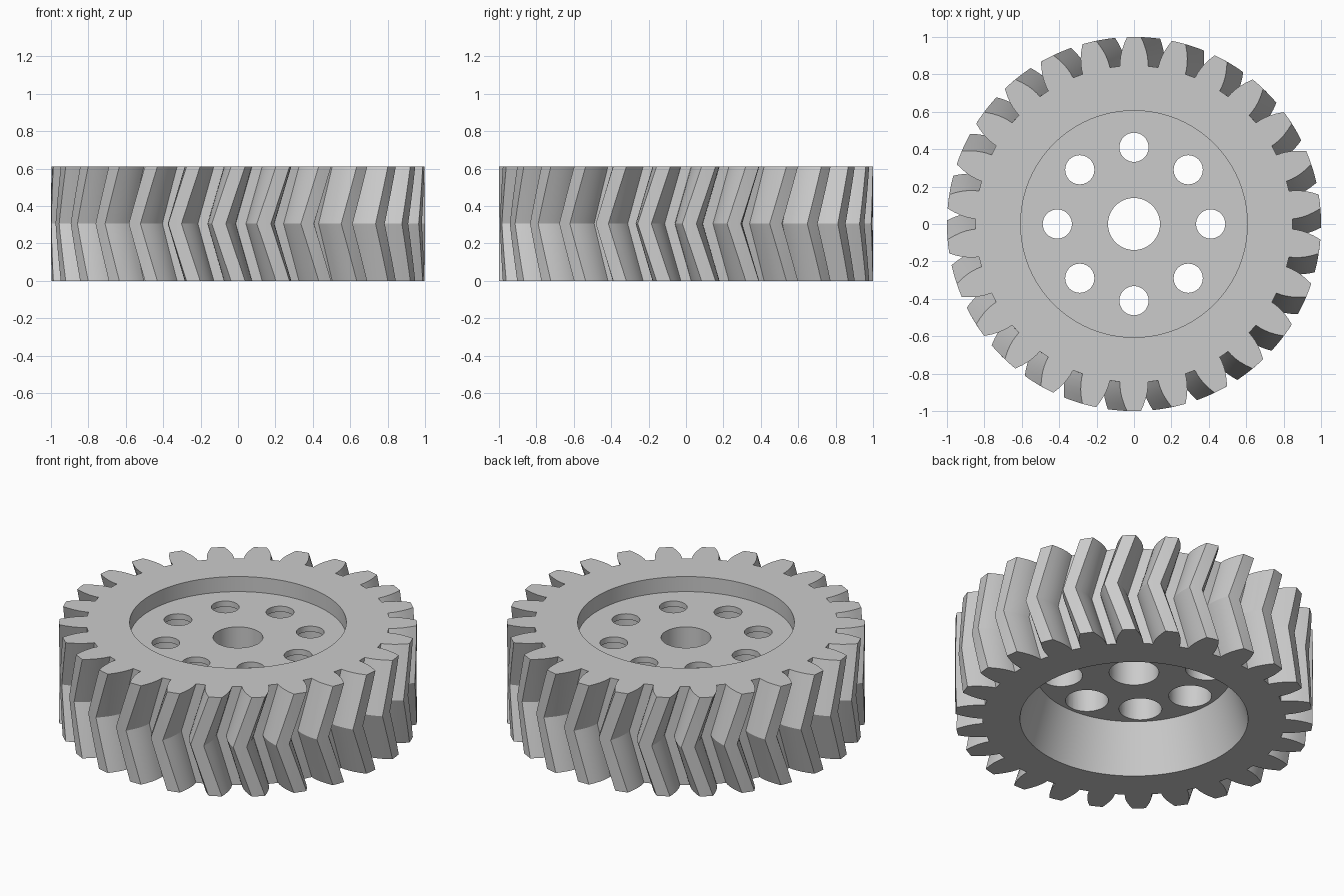
import bpy, bmesh, math
from math import radians, cos, sin, pi

if "Cube" in bpy.data.objects:
    bpy.data.objects.remove(bpy.data.objects["Cube"])

TEETH = 26
HEIGHT = 0.61
TWIST = radians(5.9)      # clockwise lead of the teeth at mid height
STEPS = 4                 # slices per half of the herringbone
WEB_LOW, WEB_TOP = 0.30, 0.517

grey = bpy.data.materials.new("plain grey")
grey.use_nodes = True
grey.diffuse_color = (0.6, 0.6, 0.6, 1)
grey.node_tree.nodes["Principled BSDF"].inputs["Base Color"].default_value = (0.6, 0.6, 0.6, 1)


def make_object(name, bm):
    bmesh.ops.recalc_face_normals(bm, faces=bm.faces)
    mesh = bpy.data.meshes.new(name)
    bm.to_mesh(mesh)
    bm.free()
    mesh.materials.append(grey)
    obj = bpy.data.objects.new(name, mesh)
    bpy.context.collection.objects.link(obj)
    return obj


def loft(bm, rings):
    """Skin closed rings of points into a capped solid."""
    rows = [[bm.verts.new(p) for p in ring] for ring in rings]
    n = len(rows[0])
    for a, b in zip(rows, rows[1:]):
        for i in range(n):
            j = (i + 1) % n
            bm.faces.new((a[i], a[j], b[j], b[i]))
    bm.faces.new(rows[0][::-1])
    bm.faces.new(rows[-1])


def turned(bm, profile, segments, x=0, y=0):
    """Solid of revolution from (radius, height) pairs."""
    loft(bm, [[(x + r * cos(2 * pi * i / segments), y + r * sin(2 * pi * i / segments), z)
               for i in range(segments)] for r, z in profile])


# Tooth outline: radius and half angle in degrees, root to tip
flank = [(0.847, 5.07), (0.873, 4.9), (0.90, 4.55), (0.93, 4.0), (0.965, 3.15), (1.0, 2.15)]
tooth = [(r, -a) for r, a in flank] + [(1.0, 0)] + [(r, a) for r, a in reversed(flank)]
outline = [(r, radians(a) + pi / 2 + k * 2 * pi / TEETH) for k in range(TEETH) for r, a in tooth]

# Herringbone gear body
rings = []
for s in range(2 * STEPS + 1):
    t = s / (2 * STEPS)
    turn = -TWIST * (1 - abs(2 * t - 1))
    rings.append([(r * cos(a + turn), r * sin(a + turn), HEIGHT * t) for r, a in outline])
bm = bmesh.new()
loft(bm, rings)
gear = make_object("herringbone_gear", bm)

# Shaft bore with straight upper recess and tapered lower recess
bm = bmesh.new()
turned(bm, [(0.667, -0.1), (0.638, 0), (0.55, WEB_LOW), (0.139, WEB_LOW),
            (0.139, WEB_TOP), (0.606, WEB_TOP), (0.606, 0.8)], 96)
recess_cutter = make_object("recess_cutter", bm)

# Ring of stepped lightening holes, wider underneath
bm = bmesh.new()
for k in range(8):
    a = k * pi / 4
    turned(bm, [(0.12, 0.2), (0.12, WEB_TOP - 0.035), (0.078, WEB_TOP - 0.035), (0.078, 0.56)],
           40, 0.41 * cos(a), 0.41 * sin(a))
hole_cutter = make_object("hole_cutter", bm)

bpy.ops.object.select_all(action="DESELECT")
bpy.context.view_layer.objects.active = gear
gear.select_set(True)
for cutter in (recess_cutter, hole_cutter):
    cutter.hide_render = True
    mod = gear.modifiers.new(cutter.name, "BOOLEAN")
    mod.operation = "DIFFERENCE"
    mod.solver = "EXACT"
    mod.object = cutter
    bpy.ops.object.modifier_apply(modifier=mod.name)
    bpy.data.objects.remove(cutter)

bpy.ops.object.shade_smooth_by_angle(angle=radians(20))
